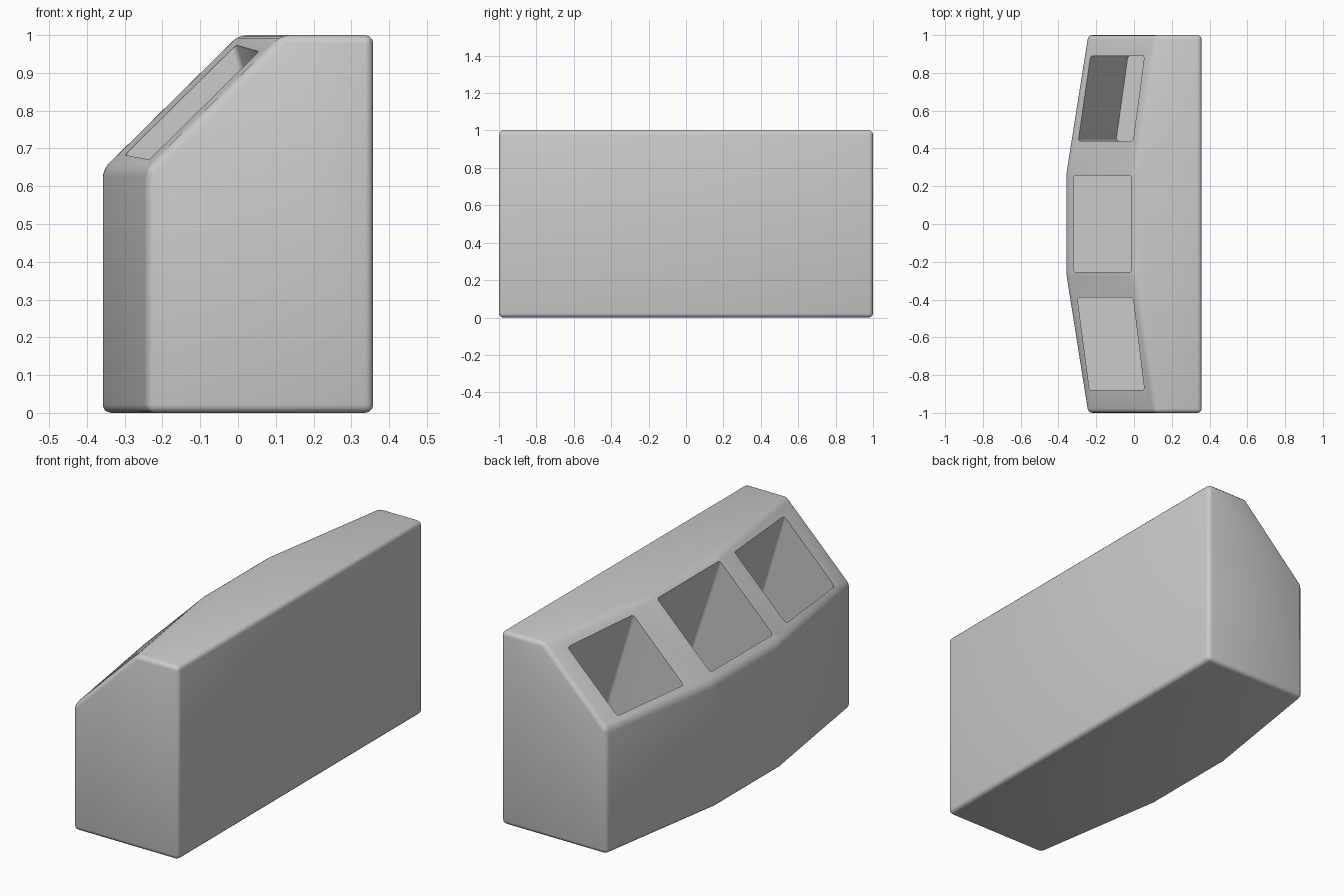
import bpy, bmesh
from mathutils import Vector

cube = bpy.data.objects.get("Cube")
if cube:
    bpy.data.objects.remove(cube, do_unlink=True)

grey = bpy.data.materials.new("plain_grey")
grey.use_nodes = True
colour = (0.6, 0.6, 0.6, 1)
grey.diffuse_color = colour
bsdf = next(n for n in grey.node_tree.nodes if n.type == 'BSDF_PRINCIPLED')
bsdf.inputs["Base Color"].default_value = colour

BACK, FRONT, END = 0.358, -0.358, -0.242     # plan depths
KINK, SHOULDER, RUN = 0.265, 0.645, 0.36     # facet break, slope foot, slope run
FLOOR = 0.18


def make_object(name, rings, bevel_rule, width, segments):
    """Skin a stack of equal rings, cap the ends and round chosen edges."""
    bm = bmesh.new()
    loops = [[bm.verts.new(p) for p in ring] for ring in rings]
    n = len(loops[0])
    for low, high in zip(loops, loops[1:]):
        for i in range(n):
            j = (i + 1) % n
            bm.faces.new((low[i], low[j], high[j], high[i]))
    bm.faces.new(loops[0][::-1])
    bm.faces.new(loops[-1])
    bmesh.ops.recalc_face_normals(bm, faces=bm.faces)
    # merge coplanar strips on the flat back and ends
    flat = [e for e in bm.edges if e.calc_face_angle(0) < 0.001]
    bmesh.ops.dissolve_edges(bm, edges=flat, use_verts=True)
    edges = [e for e in bm.edges if bevel_rule(e)]
    bmesh.ops.bevel(bm, geom=edges, offset=width, segments=segments,
                    profile=0.5, affect='EDGES', clamp_overlap=True)
    bmesh.ops.recalc_face_normals(bm, faces=bm.faces)
    mesh = bpy.data.meshes.new(name)
    bm.to_mesh(mesh)
    bm.free()
    mesh.materials.append(grey)
    obj = bpy.data.objects.new(name, mesh)
    bpy.context.collection.objects.link(obj)
    return obj


def front_x(y):
    """Depth of the faceted front wall at a given y."""
    t = max(0, (abs(y) - KINK) / (1 - KINK))
    return FRONT + t * (END - FRONT)


# Housing: faceted front wall, sloped panel and flat back
def plan(z, shift):
    front = [(front_x(y) + shift, y, z) for y in (1, KINK, -KINK, -1)]
    return [(BACK, 1, z)] + front + [(BACK, -1, z)]


body = make_object("housing", [plan(0, 0), plan(SHOULDER, 0), plan(1, RUN)],
                   lambda e: True, 0.022, 3)


# Bins: pockets sunk through the sloped panel
def pocket(name, corners, lean_low, lean_high):
    top, bottom = [], []
    for i, (x, y) in enumerate(corners):
        z = SHOULDER + (x - front_x(y)) * (1 - SHOULDER) / RUN
        lean = lean_low if i < 2 else lean_high
        p, d = Vector((x, y, z)), Vector((lean, 0, -1))
        top.append(p - d * 0.12)
        bottom.append(p + d * (z - FLOOR))
    side = lambda e: abs(e.verts[0].co.z - e.verts[1].co.z) > 0.45
    return make_object(name, [bottom, top], side, 0.014, 3)


cutters = [
    pocket("back_bin_cutter",
           [(-0.295, 0.44), (-0.23, 0.89), (0.055, 0.89), (-0.005, 0.44)], 0.4, 0.3),
    pocket("middle_bin_cutter",
           [(-0.32, -0.255), (-0.32, 0.257), (-0.015, 0.257), (-0.015, -0.255)], 0, 0.33),
    pocket("front_bin_cutter",
           [(-0.235, -0.88), (-0.30, -0.39), (-0.005, -0.39), (0.055, -0.88)], 0, 0.3),
]

bpy.ops.object.select_all(action='DESELECT')
bpy.context.view_layer.objects.active = body
body.select_set(True)
for cutter in cutters:
    mod = body.modifiers.new(cutter.name, 'BOOLEAN')
    mod.operation = 'DIFFERENCE'
    mod.solver = 'EXACT'
    mod.object = cutter
    bpy.ops.object.modifier_apply(modifier=mod.name)
for cutter in cutters:
    bpy.data.objects.remove(cutter, do_unlink=True)

bpy.ops.object.shade_smooth_by_angle(angle=0.6)
